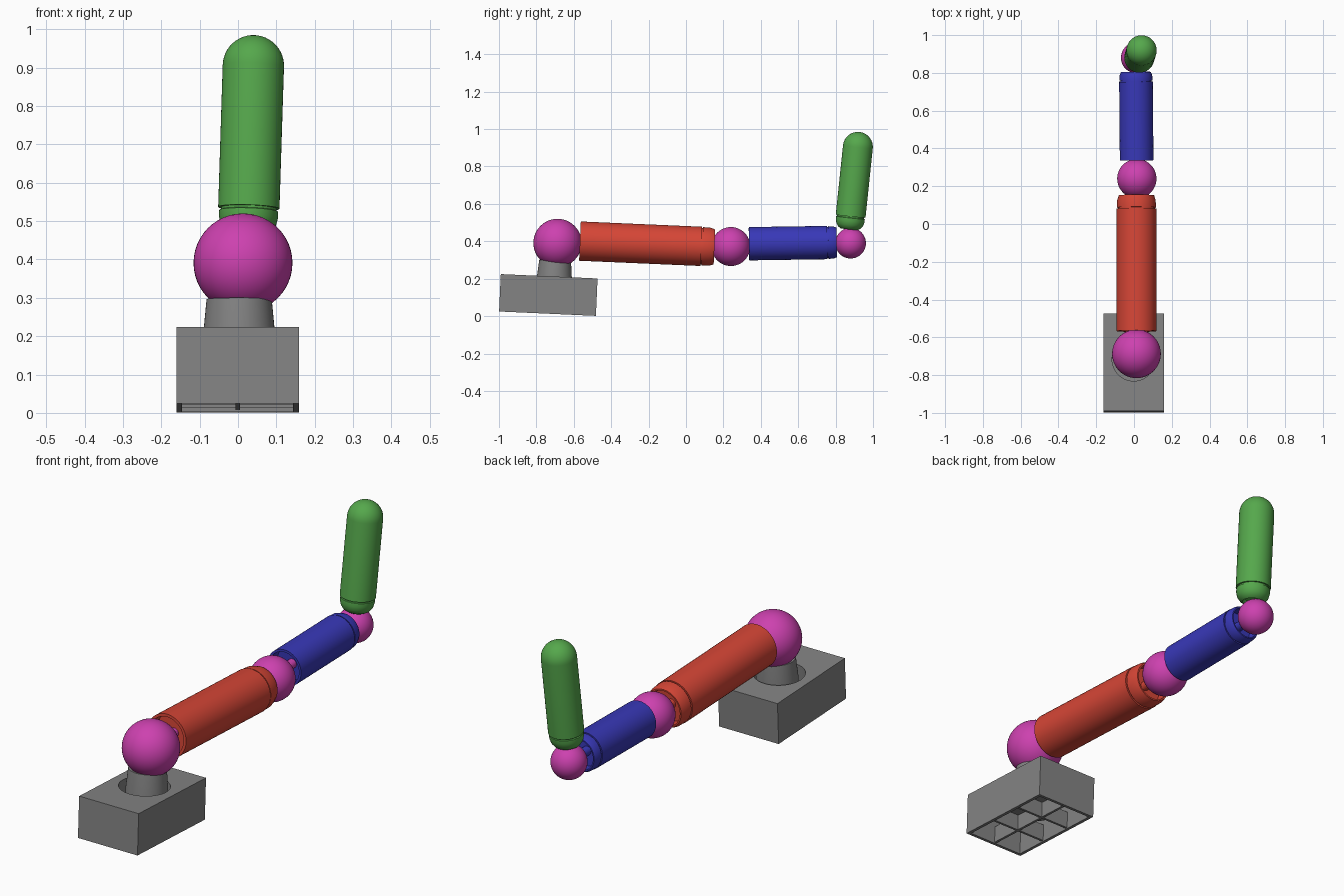
import bpy, bmesh, math
from mathutils import Vector, Matrix

if "Cube" in bpy.data.objects:
    bpy.data.objects.remove(bpy.data.objects["Cube"])


def mat(name, rgb):
    m = bpy.data.materials.new(name)
    m.diffuse_color = (*rgb, 1)
    m.use_nodes = True
    m.node_tree.nodes["Principled BSDF"].inputs["Base Color"].default_value = m.diffuse_color
    return m


GREY = mat("base grey", (0.23, 0.23, 0.23))
RED = mat("arm red", (0.67, 0.061, 0.037))
BLUE = mat("arm blue", (0.04, 0.04, 0.48))
GREEN = mat("arm green", (0.091, 0.39, 0.072))
PINK = mat("joint magenta", (0.61, 0.053, 0.43))


def finish(name, bm, material, matrix=Matrix(), smooth=True):
    bmesh.ops.recalc_face_normals(bm, faces=bm.faces)
    me = bpy.data.meshes.new(name)
    bm.to_mesh(me)
    bm.free()
    me.materials.append(material)
    ob = bpy.data.objects.new(name, me)
    bpy.context.collection.objects.link(ob)
    ob.matrix_world = matrix
    if smooth:
        bpy.ops.object.select_all(action='DESELECT')
        ob.select_set(True)
        bpy.context.view_layer.objects.active = ob
        bpy.ops.object.shade_smooth_by_angle(angle=math.radians(30))
    return ob


def box(name, size, loc, material, frame):
    bm = bmesh.new()
    bmesh.ops.create_cube(bm, size=1, matrix=Matrix.Translation(loc) @ Matrix.Diagonal((*size, 1)))
    return finish(name, bm, material, frame, False)


def lathe(name, profile, material, frame, n=48):
    """Spin (radius, height) points about the frame's z axis."""
    bm = bmesh.new()
    vs = [bm.verts.new((r, 0, h)) for r, h in profile]
    es = [bm.edges.new(p) for p in zip(vs, vs[1:])]
    bmesh.ops.spin(bm, geom=vs + es, cent=(0, 0, 0), axis=(0, 0, 1),
                   angle=2 * math.pi, steps=n, use_duplicate=False)
    bmesh.ops.remove_doubles(bm, verts=bm.verts, dist=1e-5)
    return finish(name, bm, material, frame)


def along(p, q):
    """Frame at p with z pointing to q, and the distance."""
    p, q = Vector(p), Vector(q)
    d = q - p
    return Matrix.Translation(p) @ d.to_track_quat('Z', 'Y').to_matrix().to_4x4(), d.length


def ball(name, loc, r):
    bm = bmesh.new()
    bmesh.ops.create_uvsphere(bm, u_segments=48, v_segments=24, radius=r)
    finish(name, bm, PINK, Matrix.Translation(loc))


def tube_link(name, p, q, r, ring, material):
    """Hollow-ended arm link with a grooved, slightly tapered collar at q."""
    f, L = along(p, q)
    g = L - ring
    lathe(name, [(0, 0.06), (r * .87, 0.06), (r * .87, 0), (r, 0), (r, g - 0.006),
                 (r * .93, g - 0.006), (r * .93, g), (r * .98, g), (r * .97, g + ring * .6),
                 (r * .89, L), (r * .82, L), (r * .82, L - 0.06), (0, L - 0.06)], material, f)


# base box: tilted, open underneath, round hole on top
F = Matrix.Translation((-0.001, -0.736, 0.113)) @ Matrix.Rotation(-0.045, 4, 'X')
base = box("base_box", (0.32, 0.518, 0.2), (0, 0, 0), GREY, F)
cavity = box("cavity_cutter", (0.29, 0.488, 0.2), (0, 0, -0.018), GREY, F)
hole = lathe("hole_cutter", [(0, 0), (0.115, 0), (0.115, 0.2), (0, 0.2)], GREY,
             F @ Matrix.Translation((0, 0.015, 0)))
for c in (cavity, hole):
    m = base.modifiers.new(c.name, 'BOOLEAN')
    m.operation = 'DIFFERENCE'
    m.solver = 'EXACT'
    m.object = c
    c.hide_render = True
    c.hide_viewport = True

# ribs under the base
box("base_rib_long", (0.012, 0.49, 0.08), (0, 0, -0.055), GREY, F)
for i, y in enumerate((-0.085, 0.085)):
    box(f"base_rib_cross_{i}", (0.292, 0.012, 0.08), (0, y, -0.055), GREY, F)

# socket cup and neck
lathe("neck_socket", [(0.115, 0.098), (0.115, -0.01), (0, -0.01), (0, -0.02), (0.123, -0.02),
                      (0.123, 0.085)], GREY, F @ Matrix.Translation((0, 0.015, 0)))
lathe("neck", [(0, -0.01), (0.096, -0.01), (0.094, 0.09), (0.085, 0.185), (0, 0.185)], GREY,
      F @ Matrix.Translation((0.004, 0.028, 0)))

# ball joints
ball("shoulder_ball", (0.013, -0.687, 0.391), 0.129)
ball("elbow_ball", (0.015, 0.24, 0.372), 0.104)
ball("wrist_ball", (0.013, 0.88, 0.39), 0.082)

# arm links
tube_link("upper_arm", (0.013, -0.567, 0.401), (0.013, 0.152, 0.370), 0.105, 0.065, RED)
tube_link("forearm", (0.014, 0.337, 0.387), (0.010, 0.805, 0.394), 0.089, 0.045, BLUE)

# pins joining balls and links
for name, p, q, m in (("shoulder_pin", (0.013, -0.6, 0.398), (0.013, -0.5, 0.396), PINK),
                      ("elbow_pin", (0.013, 0.08, 0.372), (0.015, 0.2, 0.372), RED),
                      ("forearm_pin", (0.015, 0.3, 0.38), (0.014, 0.4, 0.387), PINK),
                      ("wrist_pin", (0.011, 0.74, 0.392), (0.013, 0.85, 0.39), BLUE)):
    f, L = along(p, q)
    lathe(name, [(0, 0), (0.022, 0), (0.022, L), (0, L)], m, f, 24)

# hand: rounded capsule with grooved cup at its foot
f, L = along((0.026, 0.873, 0.465), (0.04, 0.919, 0.905))
dome = [(0.08 * math.cos(a), L + 0.08 * math.sin(a))
        for a in (math.pi / 2 * i / 12 for i in range(13))]
dome[-1] = (0, L + 0.08)
lathe("hand", [(0, 0.03), (0.04, 0.02), (0.046, 0), (0.06, 0.008), (0.072, 0.025), (0.077, 0.045),
               (0.077, 0.062), (0.072, 0.064), (0.072, 0.07), (0.08, 0.07)] + dome, GREEN, f)
